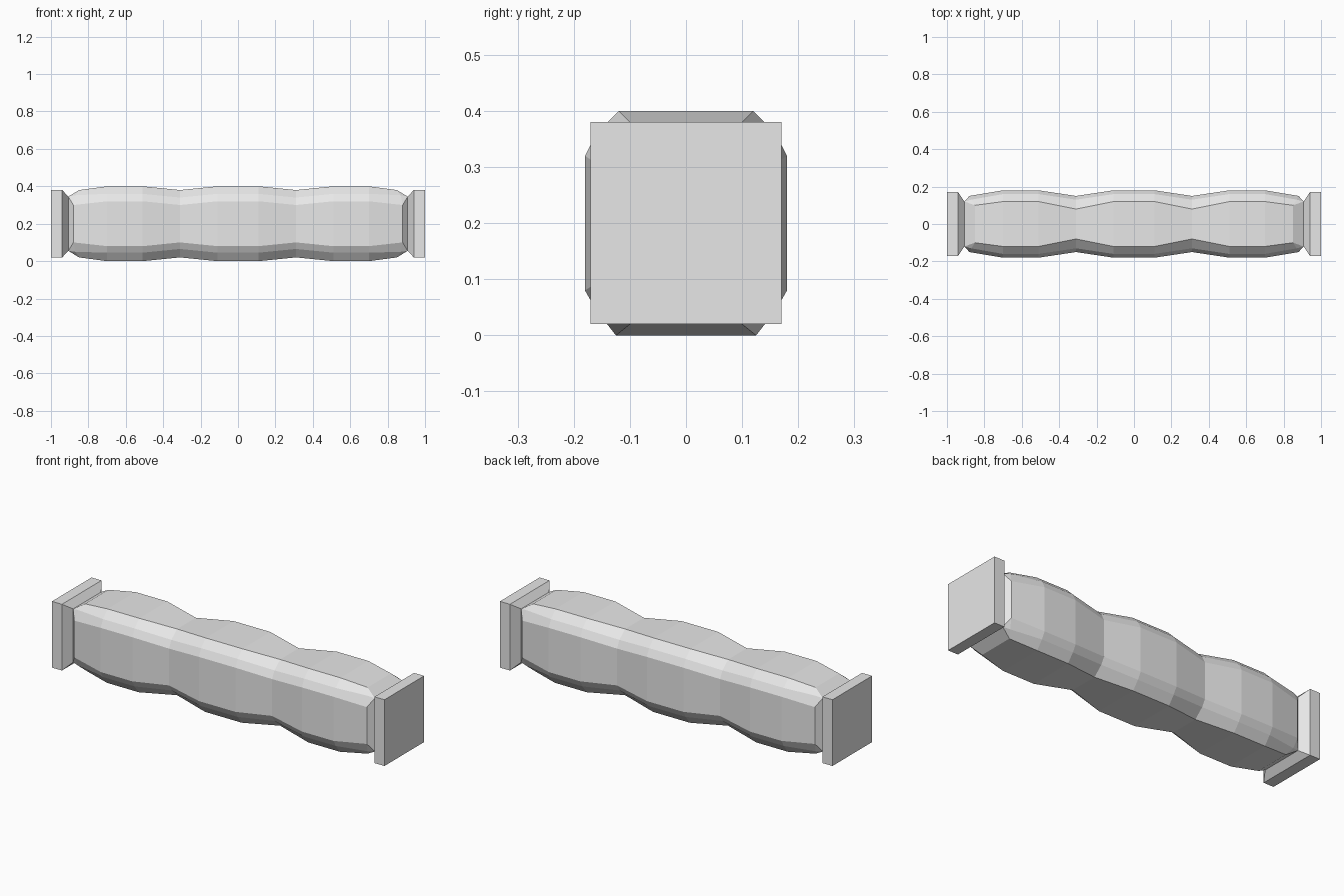
import bpy
import bmesh

cube = bpy.data.objects.get("Cube")
if cube:
    bpy.data.objects.remove(cube, do_unlink=True)

grey = bpy.data.materials.new("plain_grey")
grey.use_nodes = True
colour = (0.8, 0.8, 0.8, 1)
grey.diffuse_color = colour
grey.node_tree.nodes["Principled BSDF"].inputs["Base Color"].default_value = colour

MID = 0.2  # height of the centre line


def mirrored_ring(top, shoulder, side, low_shoulder, bottom):
    """Twelve-sided ring from its +y half, each point being (x, y, z)."""
    half = [top, shoulder, side, (side[0], side[1], 2 * MID - side[2]),
            low_shoulder, bottom]
    return half + [(x, -y, z) for x, y, z in reversed(half)]


def rectangle_ring(x, y, h):
    """Rectangle with three points on each corner, to match the grip rings."""
    corner = (x, y, MID + h)
    low = (x, y, MID - h)
    return mirrored_ring(corner, corner, corner, low, low)


def wide(x):
    return mirrored_ring((x, 0.12, 0.4), (x, 0.16, 0.36), (x, 0.18, 0.32),
                         (x, 0.16, 0.045), (x, 0.125, 0))


def waist(x):
    return mirrored_ring((x, 0.08, 0.38), (x, 0.13, 0.34), (x, 0.15, 0.3),
                         (x, 0.13, 0.065), (x, 0.08, 0.02))


def grip_end(s):
    # The top and bottom stop shorter than the sides
    return mirrored_ring((s * 0.85, 0.1, 0.38), (s * 0.87, 0.13, 0.352),
                         (s * 0.88, 0.15, 0.3),
                         (s * 0.87, 0.13, 0.05), (s * 0.85, 0.1, 0.02))


def loft(name, rings):
    bm = bmesh.new()
    loops = [[bm.verts.new(p) for p in ring] for ring in rings]
    for a, b in zip(loops, loops[1:]):
        for i in range(len(a)):
            j = (i + 1) % len(a)
            bm.faces.new((a[i], a[j], b[j], b[i]))
    bm.faces.new(loops[0])
    bm.faces.new(loops[-1])
    bmesh.ops.remove_doubles(bm, verts=bm.verts, dist=0.0001)
    bmesh.ops.recalc_face_normals(bm, faces=bm.faces)
    mesh = bpy.data.meshes.new(name)
    bm.to_mesh(mesh)
    bm.free()
    mesh.materials.append(grey)
    obj = bpy.data.objects.new(name, mesh)
    bpy.context.collection.objects.link(obj)


# Grip with three swellings and two waists
half = [wide(0.11), waist(0.31), wide(0.51), wide(0.7), grip_end(1),
        rectangle_ring(0.907, 0.12, 0.145)]
other = [[(-x, y, z) for x, y, z in ring] for ring in reversed(half)]
loft("grip", other + half)

# Square end plates with a sloping neck
for side, s in (("left", 1), ("right", -1)):
    loft(side + "_end_plate", [rectangle_ring(s * x, y, h) for x, y, h in
                               ((0.907, 0.12, 0.145), (0.94, 0.17, 0.18),
                                (1, 0.17, 0.18))])
